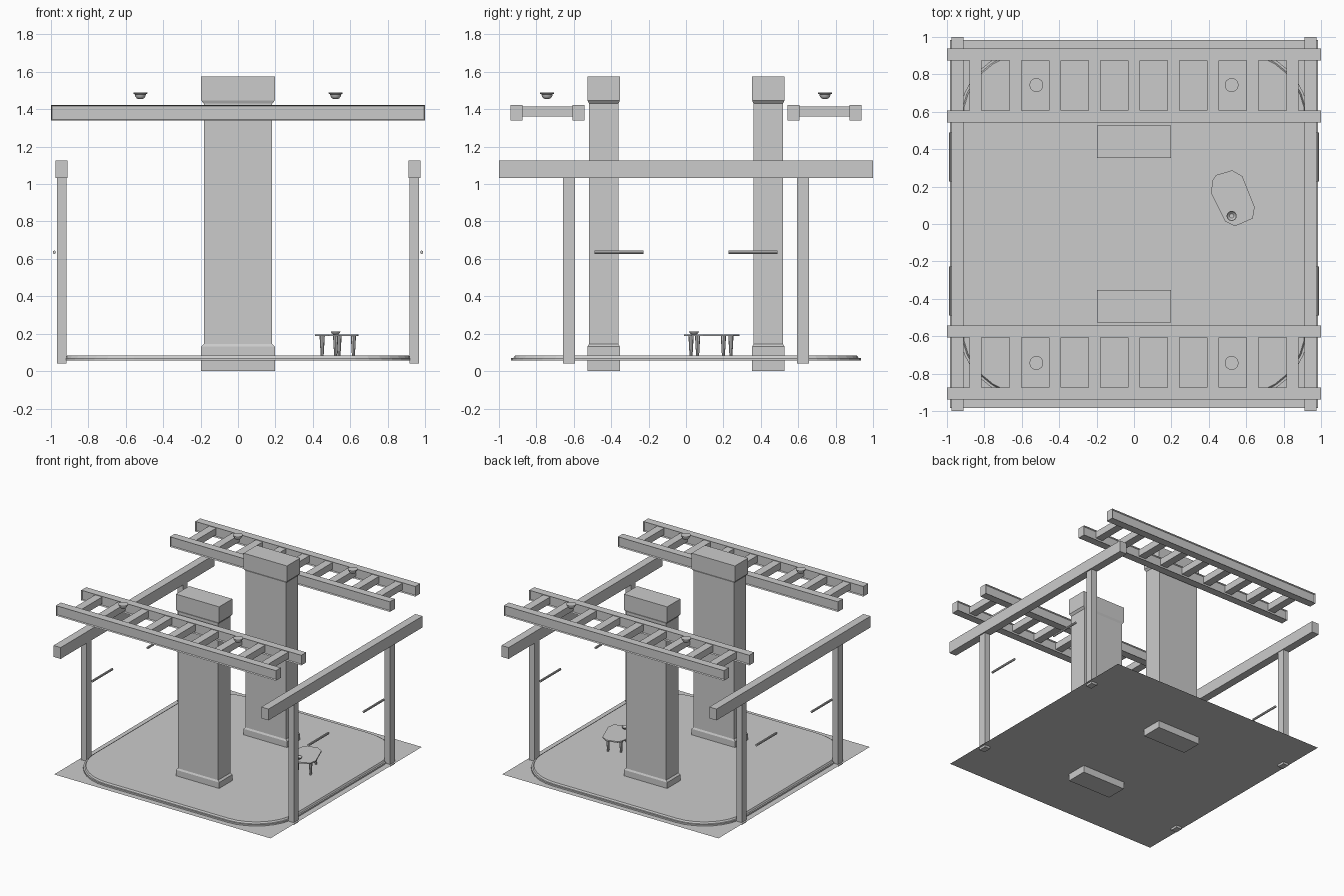
import bpy, bmesh, math
from mathutils import Vector

if "Cube" in bpy.data.objects:
    bpy.data.objects.remove(bpy.data.objects["Cube"])


def finish(name, bm, smooth=False):
    bmesh.ops.recalc_face_normals(bm, faces=bm.faces)
    me = bpy.data.meshes.new(name)
    bm.to_mesh(me)
    bm.free()
    ob = bpy.data.objects.new(name, me)
    bpy.context.collection.objects.link(ob)
    if smooth:
        bpy.context.view_layer.objects.active = ob
        ob.select_set(True)
        bpy.ops.object.shade_smooth_by_angle(angle=math.radians(35))
        ob.select_set(False)
    return ob


def loft(name, rings, smooth=False, cap=True):
    """Skin a stack of equal-length point rings and close the ends."""
    bm = bmesh.new()
    loops = [[bm.verts.new(p) for p in ring] for ring in rings]
    n = len(loops[0])
    for a, b in zip(loops, loops[1:]):
        for i in range(n):
            j = (i + 1) % n
            bm.faces.new((a[i], a[j], b[j], b[i]))
    if cap:
        bm.faces.new(loops[0])
        bm.faces.new(loops[-1])
    return finish(name, bm, smooth)


def box(name, x, y, z, panel=False):
    bm = bmesh.new()
    bmesh.ops.create_cube(bm, size=1)
    for v in bm.verts:
        v.co = Vector([lo + (c + 0.5) * (hi - lo) for c, (lo, hi) in zip(v.co, (x, y, z))])
    if panel:  # shallow recess along the long sides
        bm.normal_update()
        sides = [f for f in bm.faces if abs(f.normal.y) > 0.9]
        bmesh.ops.inset_individual(bm, faces=sides, thickness=0.008, depth=-0.01)
    return finish(name, bm)


def rect(hx, y, hy, z):
    return [(sx * hx, y + sy * hy, z) for sx, sy in ((-1, -1), (1, -1), (1, 1), (-1, 1))]


def circle(x, y, z, r, n):
    return [(x + r * math.cos(2 * math.pi * i / n), y + r * math.sin(2 * math.pi * i / n), z)
            for i in range(n)]


def lathe(name, x, y, profile, n=12, smooth=False):
    return loft(name, [circle(x, y, z, r, n) for r, z in profile], smooth)


def rounded(half, r, z, seg=8):
    c = half - r
    pts = []
    for k, (sx, sy) in enumerate(((1, 1), (-1, 1), (-1, -1), (1, -1))):
        for i in range(seg + 1):
            a = (k + i / seg) * math.pi / 2
            pts.append((sx * c + r * math.cos(a), sy * c + r * math.sin(a), z))
    return pts


# thin ground sheet
bm = bmesh.new()
bm.faces.new([bm.verts.new(p) for p in rect(0.983, 0, 0.983, 0.058)])
finish("ground_sheet", bm)

# rounded platform with stepped rim
loft("platform", [rounded(h, h - 0.555, z) for h, z in
                  ((0.935, 0.058), (0.935, 0.07), (0.922, 0.07), (0.915, 0.083))])

# pillars with bevelled base and cap
for side, s in (("front", -1), ("back", 1)):
    profile = ((0.197, 0.086, 0), (0.197, 0.086, 0.132), (0.183, 0.079, 0.145),
               (0.183, 0.079, 1.43), (0.197, 0.086, 1.447), (0.197, 0.086, 1.575))
    loft(side + "_pillar", [rect(hx, s * 0.44, hy, z) for hx, hy, z in profile])

    # overhead lattice: two rails and nine rungs
    for label, y in (("inner", s * 0.575), ("outer", s * 0.905)):
        box(f"{side}_{label}_rail", (-1, 1), (y - 0.032, y + 0.032), (1.34, 1.423), True)
    for i in range(-4, 5):
        x = i * 0.2116
        ys = sorted((s * 0.60, s * 0.88))
        box(f"{side}_rung_{i + 5}", (x - 0.032, x + 0.032), ys, (1.36, 1.415))

    # bowl-shaped lamps above the lattice
    for x in (-0.522, 0.522):
        lathe(side + "_lamp", x, s * 0.743,
              ((0.012, 1.455), (0.02, 1.459), (0.027, 1.468), (0.03, 1.48),
               (0.037, 1.483), (0.037, 1.49)), 16, True)

# side beams, posts and handrails
for side, s in (("left", -1), ("right", 1)):
    box(side + "_beam", sorted((s * 0.912, s * 0.977)), (-1, 1), (1.032, 1.125))
    for t in (-1, 1):
        box(side + "_post", sorted((s * 0.917, s * 0.967)),
            sorted((t * 0.593, t * 0.657)), (0.04, 1.034))
        ends = []
        for y in (t * 0.227, t * 0.49):
            ends.append([(s * 0.982 + px * 0.008, y, 0.635 + pz * 0.01)
                         for px, pz, _ in circle(0, 0, 0, 1, 8)])
        loft(side + "_handrail", ends, True)

# irregular slab table with tapered legs
outline = ((0.412, 0.165), (0.42, 0.235), (0.44, 0.262), (0.525, 0.287), (0.58, 0.255),
           (0.645, 0.09), (0.635, 0.03), (0.54, -0.012), (0.487, 0.015))
loft("table_top", [[(x, y, z) for x, y in outline] for z in (0.187, 0.197)])
for x, y in ((0.45, 0.2), (0.54, 0.24), (0.522, 0.027), (0.617, 0.062)):
    lathe("table_leg", x, y, ((0.008, 0.083), (0.014, 0.188)), 8)

# open bowl on the table
lathe("table_bowl", 0.522, 0.043,
      ((0.014, 0.197), (0.022, 0.203), (0.027, 0.213), (0.024, 0.213),
       (0.019, 0.205), (0.012, 0.2)), 16, True)
